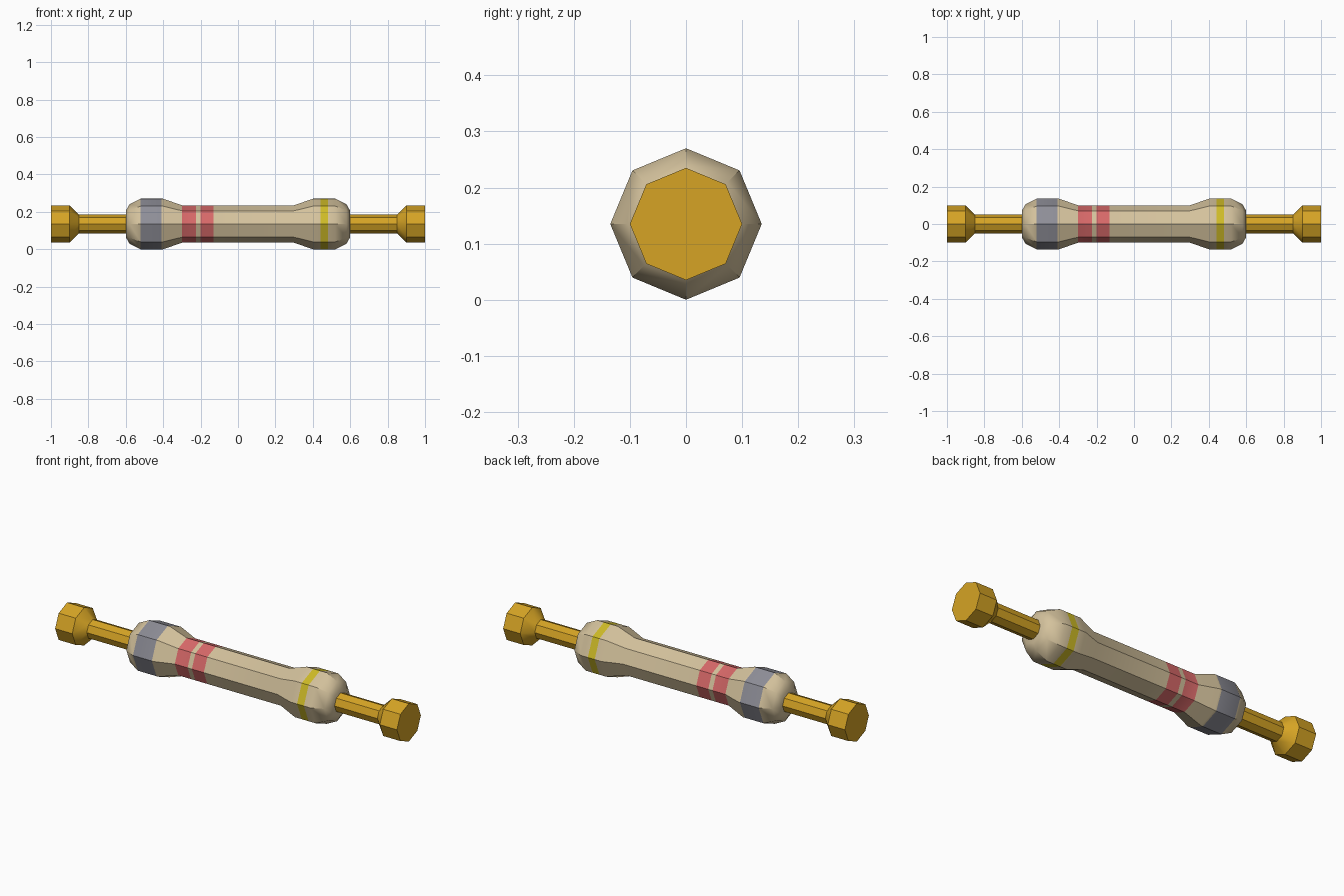
import bpy
import bmesh
import math

cube = bpy.data.objects.get("Cube")
if cube:
    bpy.data.objects.remove(cube, do_unlink=True)

SIDES = 8
AXIS_Z = 0.135


def material(name, rgb):
    mat = bpy.data.materials.new(name)
    mat.use_nodes = True
    color = (*rgb, 1.0)
    mat.diffuse_color = color
    bsdf = next(n for n in mat.node_tree.nodes if n.type == 'BSDF_PRINCIPLED')
    bsdf.inputs["Base Color"].default_value = color
    return mat


tan = material("tan", (0.66, 0.54, 0.335))
grey = material("grey", (0.27, 0.27, 0.31))
red = material("red", (0.68, 0.14, 0.14))
yellow = material("yellow", (0.62, 0.50, 0.02))
gold = material("gold", (0.67, 0.37, 0.018))


def lathe(name, profile, materials, bands=()):
    """Octagonal lathe along x from (x, radius) pairs; bands are (x0, x1, slot)."""
    bm = bmesh.new()
    rings = []
    for x, r in profile:
        ring = []
        for i in range(SIDES):
            a = 2 * math.pi * i / SIDES
            ring.append(bm.verts.new((x, r * math.cos(a), r * math.sin(a))))
        rings.append(ring)
    for a, b in zip(rings, rings[1:]):
        for i in range(SIDES):
            j = (i + 1) % SIDES
            bm.faces.new((a[i], a[j], b[j], b[i]))
    bm.faces.new(rings[0])
    bm.faces.new(rings[-1])
    bmesh.ops.recalc_face_normals(bm, faces=bm.faces)
    for f in bm.faces:
        x = f.calc_center_median().x
        for x0, x1, slot in bands:
            if x0 < x < x1:
                f.material_index = slot
    mesh = bpy.data.meshes.new(name)
    bm.to_mesh(mesh)
    bm.free()
    for m in materials:
        mesh.materials.append(m)
    obj = bpy.data.objects.new(name, mesh)
    obj.location.z = AXIS_Z
    bpy.context.collection.objects.link(obj)
    bpy.ops.object.select_all(action='DESELECT')
    obj.select_set(True)
    bpy.context.view_layer.objects.active = obj
    bpy.ops.object.shade_smooth_by_angle(angle=math.radians(35))
    return obj


# Bulged body with painted rings
BIG, SMALL = 0.135, 0.10
lathe("body", [
    (-0.60, 0.07), (-0.58, 0.105), (-0.52, BIG), (-0.41, BIG), (-0.40, BIG),
    (-0.30, SMALL), (-0.225, SMALL), (-0.20, SMALL), (-0.13, SMALL),
    (0.30, SMALL), (0.40, BIG), (0.44, BIG), (0.48, BIG), (0.52, BIG),
    (0.58, 0.105), (0.60, 0.07)],
    [tan, grey, red, yellow],
    [(-0.52, -0.41, 1), (-0.30, -0.225, 2), (-0.20, -0.13, 2), (0.44, 0.48, 3)])

# Wire lead flaring into an end cap on each side
for side, s in (("left", 1), ("right", -1)):
    lathe(side + "_lead",
          [(s * x, r) for x, r in
           ((0.59, 0.05), (0.85, 0.05), (0.90, 0.10), (1.0, 0.10))],
          [gold])
